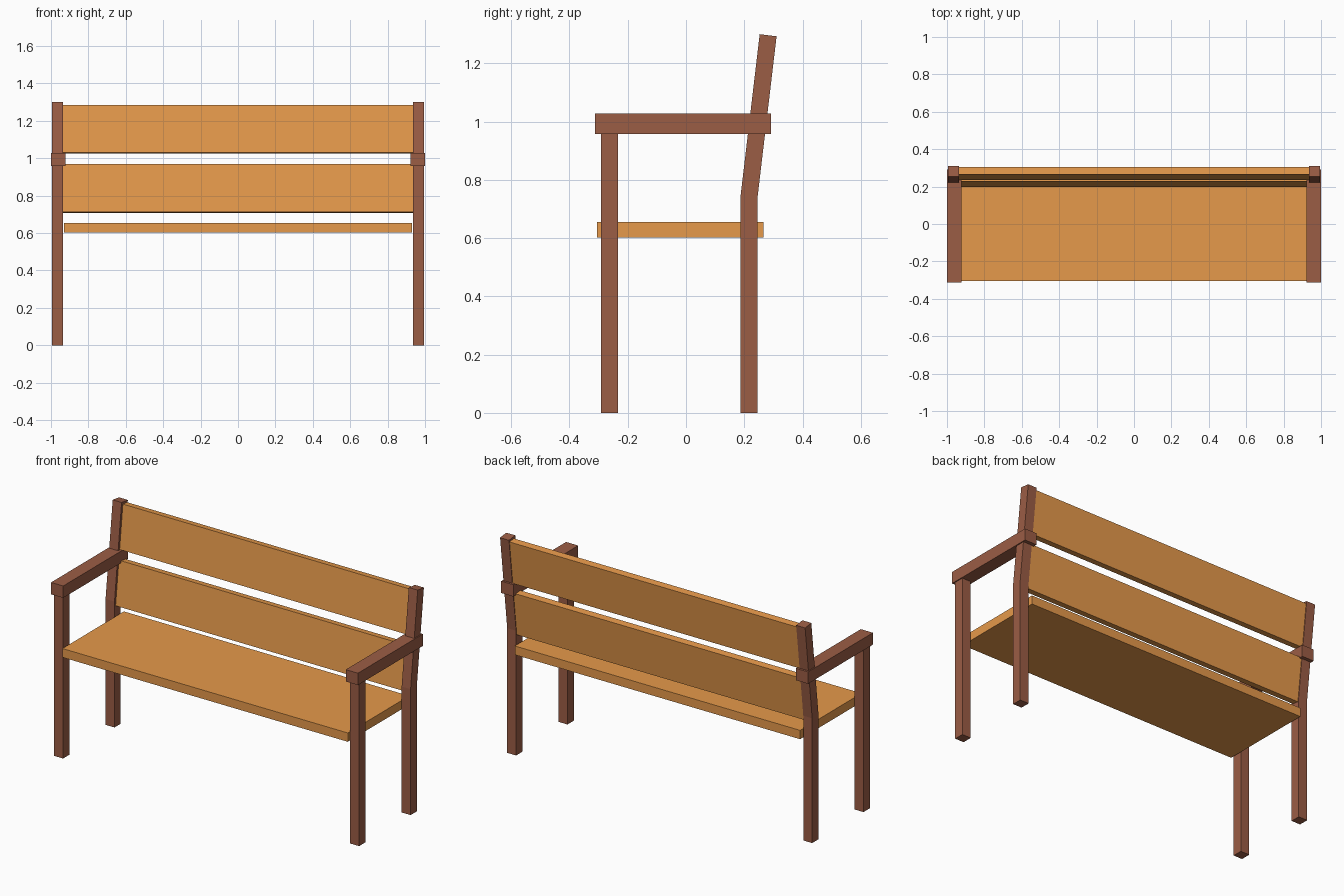
import bpy, bmesh, math

if "Cube" in bpy.data.objects:
    bpy.data.objects.remove(bpy.data.objects["Cube"])


def material(name, rgb):
    m = bpy.data.materials.new(name)
    m.diffuse_color = (*rgb, 1)
    m.use_nodes = True
    m.node_tree.nodes["Principled BSDF"].inputs["Base Color"].default_value = m.diffuse_color
    return m


PLANK = material("plank_wood", (0.79, 0.32, 0.07))
FRAME = material("frame_wood", (0.33, 0.11, 0.06))


def prism(name, profile, x0, x1, mat):
    """Extrude a (y, z) side profile from x0 to x1."""
    bm = bmesh.new()
    face = bm.faces.new([bm.verts.new((x0, y, z)) for y, z in profile])
    ext = bmesh.ops.extrude_face_region(bm, geom=[face])
    verts = [v for v in ext["geom"] if isinstance(v, bmesh.types.BMVert)]
    bmesh.ops.translate(bm, verts=verts, vec=(x1 - x0, 0, 0))
    bmesh.ops.recalc_face_normals(bm, faces=bm.faces)
    me = bpy.data.meshes.new(name)
    bm.to_mesh(me)
    bm.free()
    me.materials.append(mat)
    ob = bpy.data.objects.new(name, me)
    bpy.context.collection.objects.link(ob)
    return ob


def rect(y0, y1, z0, z1):
    return [(y0, z0), (y1, z0), (y1, z1), (y0, z1)]


SLOPE = 0.118                      # backward lean of the backrest
LEAN = math.atan(SLOPE)


def leaning_board(z0, z1, thick=0.041):
    """Profile of a board on the backrest plane, z measured on its front face."""
    front = [(0.265 + (z - 1.285) * SLOPE, z) for z in (z0, z1)]
    dy, dz = thick * math.cos(LEAN), -thick * math.sin(LEAN)
    return front + [(y + dy, z + dz) for y, z in reversed(front)]


# Seat and backrest planks
prism("seat", rect(-0.306, 0.266, 0.603, 0.655), -0.93, 0.93, PLANK)
prism("lower_back_board", leaning_board(0.713, 0.97), -0.936, 0.936, PLANK)
prism("upper_back_board", leaning_board(1.03, 1.286), -0.936, 0.936, PLANK)

# Side frames: straight front leg, bent back leg, armrest
BACK_LEG = [(0.187, 0), (0.245, 0), (0.245, 0.735), (0.311, 1.293),
            (0.253, 1.3), (0.187, 0.742)]
for side, s in (("left", -1), ("right", 1)):
    prism(f"front_leg_{side}", rect(-0.292, -0.233, 0, 0.96), s * 0.936, s * 0.994, FRAME)
    prism(f"back_leg_{side}", BACK_LEG, s * 0.936, s * 0.994, FRAME)
    prism(f"armrest_{side}", rect(-0.312, 0.292, 0.958, 1.028), s * 0.921, s * 1.0, FRAME)
